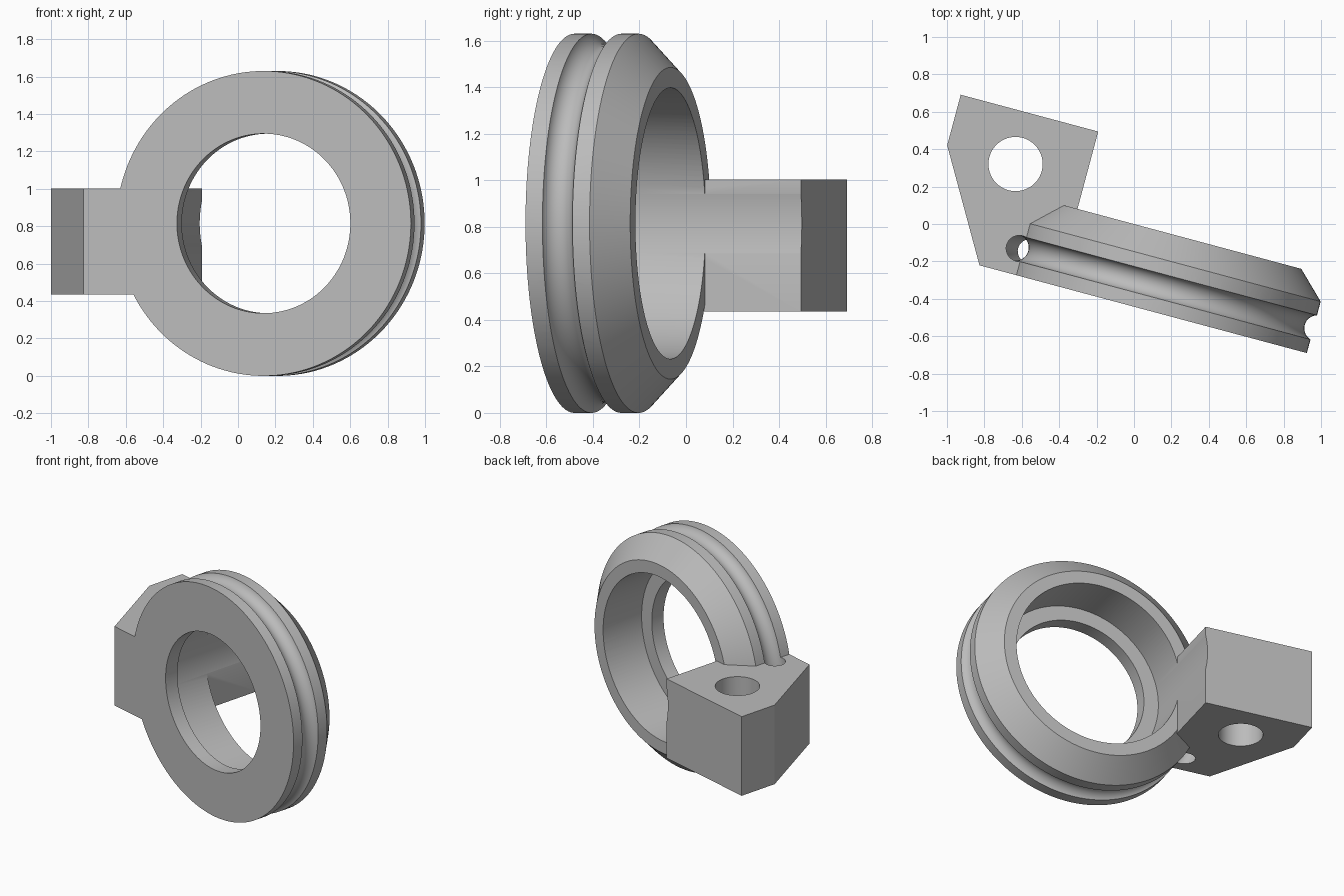
import bpy, bmesh, math
from mathutils import Matrix, Vector

cube = bpy.data.objects.get("Cube")
if cube:
    bpy.data.objects.remove(cube, do_unlink=True)

# Ring frame: local y is the ring axis, turned about z
FRAME = Matrix.Translation((0.137, -0.479, 0.815)) @ Matrix.Rotation(math.radians(-15), 4, 'Z')
SEGMENTS = 144

grey = bpy.data.materials.new("light grey")
grey.use_nodes = True
grey.diffuse_color = (0.5, 0.5, 0.5, 1)
grey.node_tree.nodes["Principled BSDF"].inputs["Base Color"].default_value = (0.5, 0.5, 0.5, 1)


def finish(bm, name):
    bmesh.ops.recalc_face_normals(bm, faces=bm.faces)
    mesh = bpy.data.meshes.new(name)
    bm.to_mesh(mesh)
    bm.free()
    mesh.materials.append(grey)
    obj = bpy.data.objects.new(name, mesh)
    bpy.context.collection.objects.link(obj)
    obj.matrix_world = FRAME
    return obj


def lathe(name, profile, closed=False):
    """Revolve (radius, depth) points around the ring axis."""
    bm = bmesh.new()
    verts = [bm.verts.new((r, y, 0)) for r, y in profile]
    edges = [bm.edges.new(pair) for pair in zip(verts, verts[1:])]
    if closed:
        edges.append(bm.edges.new((verts[-1], verts[0])))
    bmesh.ops.spin(bm, geom=verts + edges, cent=(0, 0, 0), axis=(0, 1, 0),
                   angle=math.tau, steps=SEGMENTS, use_duplicate=False)
    bmesh.ops.remove_doubles(bm, verts=bm.verts, dist=0.0001)
    return finish(bm, name)


def prism(name, outline, bottom, top):
    """Extrude a plan outline between two heights."""
    bm = bmesh.new()
    face = bm.faces.new([bm.verts.new((x, y, bottom)) for x, y in outline])
    new = bmesh.ops.extrude_face_region(bm, geom=[face])["geom"]
    bmesh.ops.translate(bm, vec=Vector((0, 0, top - bottom)),
                        verts=[v for v in new if isinstance(v, bmesh.types.BMVert)])
    return finish(bm, name)


def circle(cx, cy, radius, count):
    return [(cx + radius * math.cos(math.tau * i / count),
             cy + radius * math.sin(math.tau * i / count)) for i in range(count)]


def combine(target, other, operation):
    mod = target.modifiers.new(operation.title(), 'BOOLEAN')
    mod.operation, mod.solver, mod.object = operation, 'EXACT', other
    bpy.context.view_layer.objects.active = target
    bpy.ops.object.modifier_apply(modifier=mod.name)
    bpy.data.objects.remove(other, do_unlink=True)


# Ring blank with a chamfered back rim
body = lathe("ring_with_mounting_block",
             [(0, 0), (0.815, 0), (0.815, 0.285), (0.67, 0.427), (0, 0.427)])

# Mounting block joined to the side of the ring
block = prism("mounting_block",
              [(-0.997, 0), (-0.569, 0), (-0.569, 0.855), (-1.33, 0.855), (-1.33, 0.575)],
              -0.38, 0.188)
combine(body, block, 'UNION')

# Stepped bore, round groove running through the block, and bolt hole
bore = lathe("bore_cutter", [(0, -0.2), (0.48, -0.2), (0.48, 0.1),
                             (0.583, 0.1), (0.583, 1.2), (0, 1.2)])
groove = lathe("groove_cutter", circle(0.835, 0.142, 0.07, 32), closed=True)
bolt_hole = prism("bolt_hole_cutter", circle(-0.951, 0.573, 0.145, 64), -0.6, 0.4)
for cutter in (bore, groove, bolt_hole):
    combine(body, cutter, 'DIFFERENCE')

# Smooth curved surfaces, crisp edges
body.select_set(True)
bpy.context.view_layer.objects.active = body
bpy.ops.object.shade_smooth_by_angle(angle=math.radians(25))
